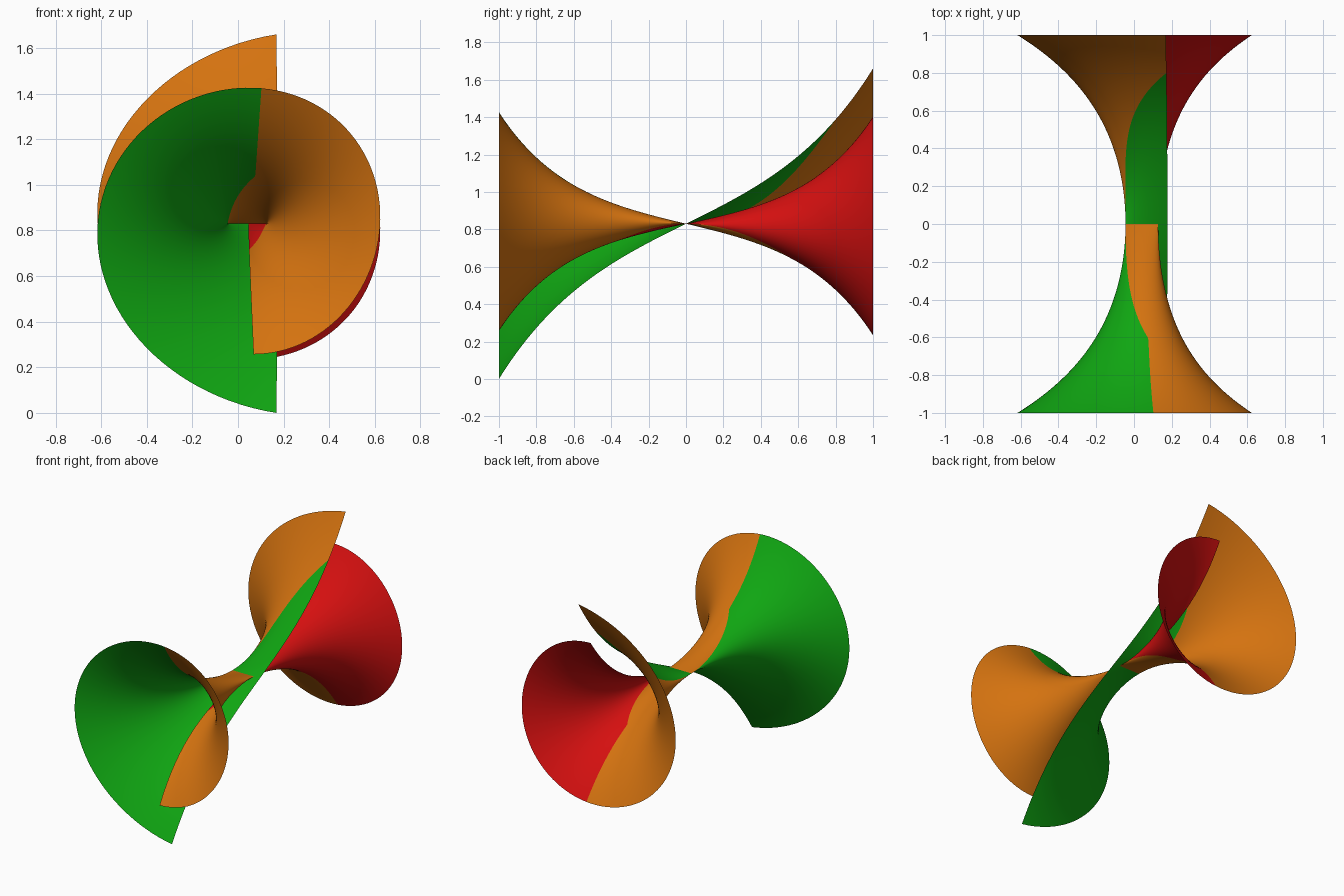
import bpy
import bmesh
from math import sin, cos, sinh, cosh, pi

cube = bpy.data.objects.get("Cube")
if cube:
    bpy.data.objects.remove(cube, do_unlink=True)

MID = 0.83   # height of the waist line
ROWS = 120   # steps along the axis
COLS = 56    # steps across each sheet


def surface(s, v):
    """Point on the twisted double funnel: s = quarter turns, v = along the axis."""
    q = 1 - s / 4
    turn = s * pi / 2
    k = 2.65 - 0.8 * q ** 3
    flare = (cosh(k * v) - 1) / (cosh(k) - 1)
    waist_x = 0.046 + 0.131 * q ** 3 - (0.07 + 0.135 * q * q) * sin(turn)
    rim_x = 0.068 + 0.1 * q ** 4 - (0.535 + 0.32 * q * q) * sin(turn)
    rim_z = (0.573 + 0.257 * q ** 3.5) * cos(turn)
    return (waist_x + (rim_x - waist_x) * flare, v,
            MID + rim_z * sinh(k * v) / sinh(k))


def clamp(value, low, high):
    return max(low, min(high, value))


# Seams between neighbouring sheets
def first_edge(v):
    return 0.0


def lower_seam(v):
    return clamp(1 - (1.25 if v > 0 else 1.7) * v, 0, 2.03)


def upper_seam(v):
    return clamp(3 - (1.7 if v > 0 else 2.35) * v, 2.03, 4)


def last_edge(v):
    return 4.0


def make_material(name, rgb):
    mat = bpy.data.materials.new(name)
    mat.use_nodes = True
    color = (*rgb, 1)
    mat.diffuse_color = color
    mat.node_tree.nodes["Principled BSDF"].inputs["Base Color"].default_value = color
    return mat


def make_sheet(name, start, end, mat):
    bm = bmesh.new()
    grid = []
    for i in range(ROWS + 1):
        v = 2 * i / ROWS - 1
        a, b = start(v), end(v)
        grid.append([bm.verts.new(surface(a + (b - a) * j / COLS, v))
                     for j in range(COLS + 1)])
    for low, high in zip(grid, grid[1:]):
        for j in range(COLS):
            bm.faces.new((low[j], low[j + 1], high[j + 1], high[j]))
    # Collapse rows where the sheet has no width
    bmesh.ops.remove_doubles(bm, verts=bm.verts, dist=1e-6)
    mesh = bpy.data.meshes.new(name)
    bm.to_mesh(mesh)
    bm.free()
    mesh.materials.append(mat)
    for face in mesh.polygons:
        face.use_smooth = True
    obj = bpy.data.objects.new(name, mesh)
    bpy.context.collection.objects.link(obj)


make_sheet("green_sheet", first_edge, lower_seam,
           make_material("green", (0.005, 0.38, 0.006)))
make_sheet("orange_sheet", lower_seam, upper_seam,
           make_material("orange", (0.66, 0.17, 0.005)))
make_sheet("red_sheet", upper_seam, last_edge,
           make_material("red", (0.66, 0.005, 0.005)))
